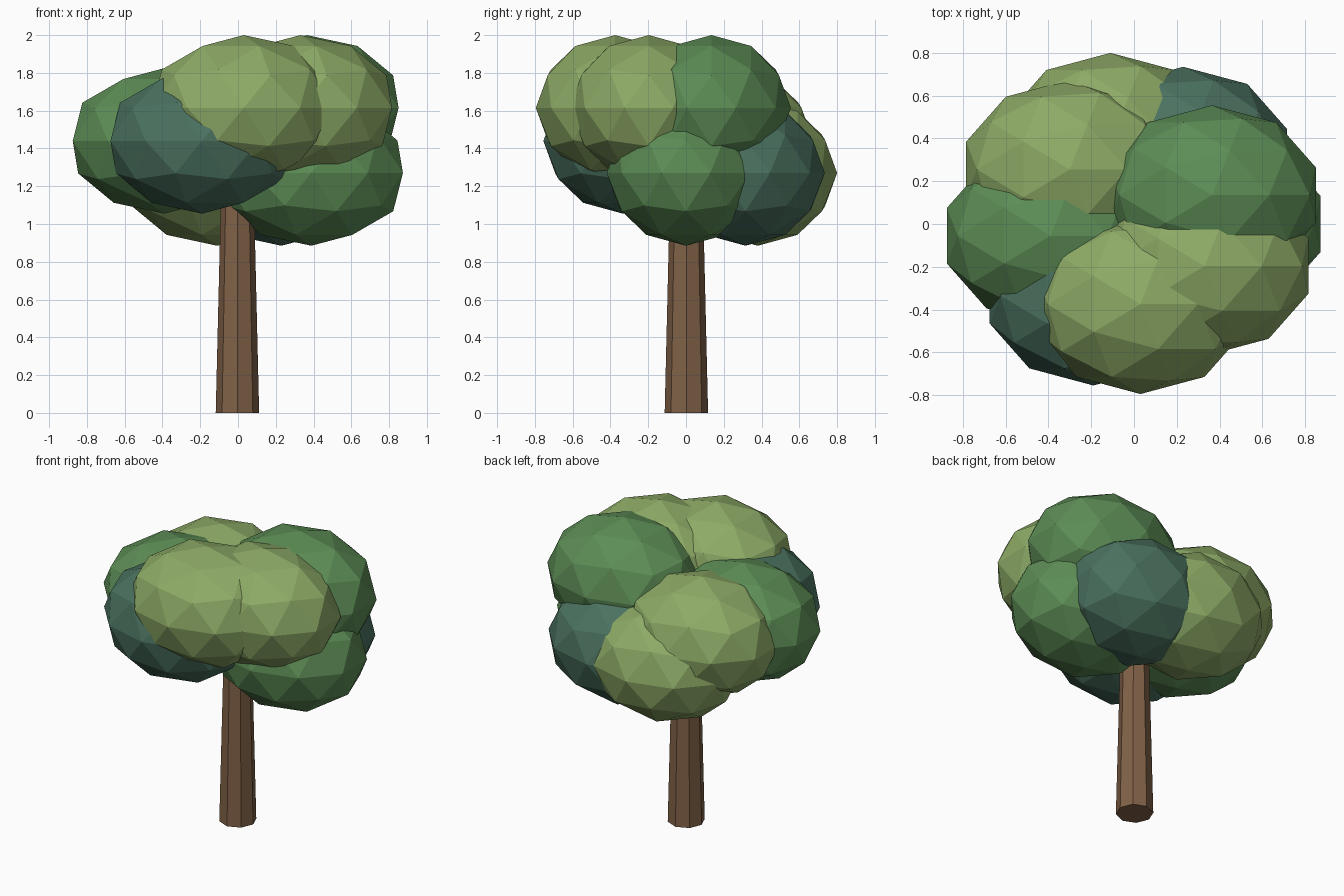
import bpy

if "Cube" in bpy.data.objects:
    bpy.data.objects.remove(bpy.data.objects["Cube"])


def material(name, r, g, b):
    """Flat colour from sRGB 0-255 values, stored as linear."""
    lin = lambda c: ((c / 255 + 0.055) / 1.055) ** 2.4
    m = bpy.data.materials.new(name)
    m.diffuse_color = (lin(r), lin(g), lin(b), 1)
    m.use_nodes = True
    m.node_tree.nodes["Principled BSDF"].inputs["Base Color"].default_value = m.diffuse_color
    return m


bark = material("bark brown", 128, 97, 71)
light = material("light leaf green", 141, 170, 102)
mid = material("mid leaf green", 92, 140, 85)
dark = material("dark blue green", 74, 113, 95)

# Trunk: tapered octagon with corners on the axes
bpy.ops.mesh.primitive_cone_add(vertices=8, radius1=0.115, radius2=0.085,
                                depth=1.25, location=(-0.003, 0.002, 0.625))
trunk = bpy.context.object
trunk.name = "trunk"
trunk.data.materials.append(bark)

# Foliage: flattened low-poly balls climbing in three tiers of three
LOW, MIDDLE, HIGH = 1.27, 1.44, 1.615
clumps = [
    (0.388, 0.0, LOW, mid),
    (0.23, 0.315, LOW, dark),
    (-0.11, 0.38, LOW, light),
    (-0.30, 0.255, MIDDLE, light),
    (-0.39, -0.055, MIDDLE, mid),
    (-0.19, -0.335, MIDDLE, dark),
    (0.03, -0.375, HIGH, light),
    (0.33, -0.197, HIGH, light),
    (0.365, 0.135, HIGH, mid),
]
for i, (x, y, z, mat) in enumerate(clumps, 1):
    bpy.ops.mesh.primitive_ico_sphere_add(subdivisions=2, radius=1,
                                          location=(x, y, z))
    ball = bpy.context.object
    ball.name = f"leaf_clump_{i}"
    ball.scale = (0.51, 0.42, 0.385)
    ball.data.materials.append(mat)
